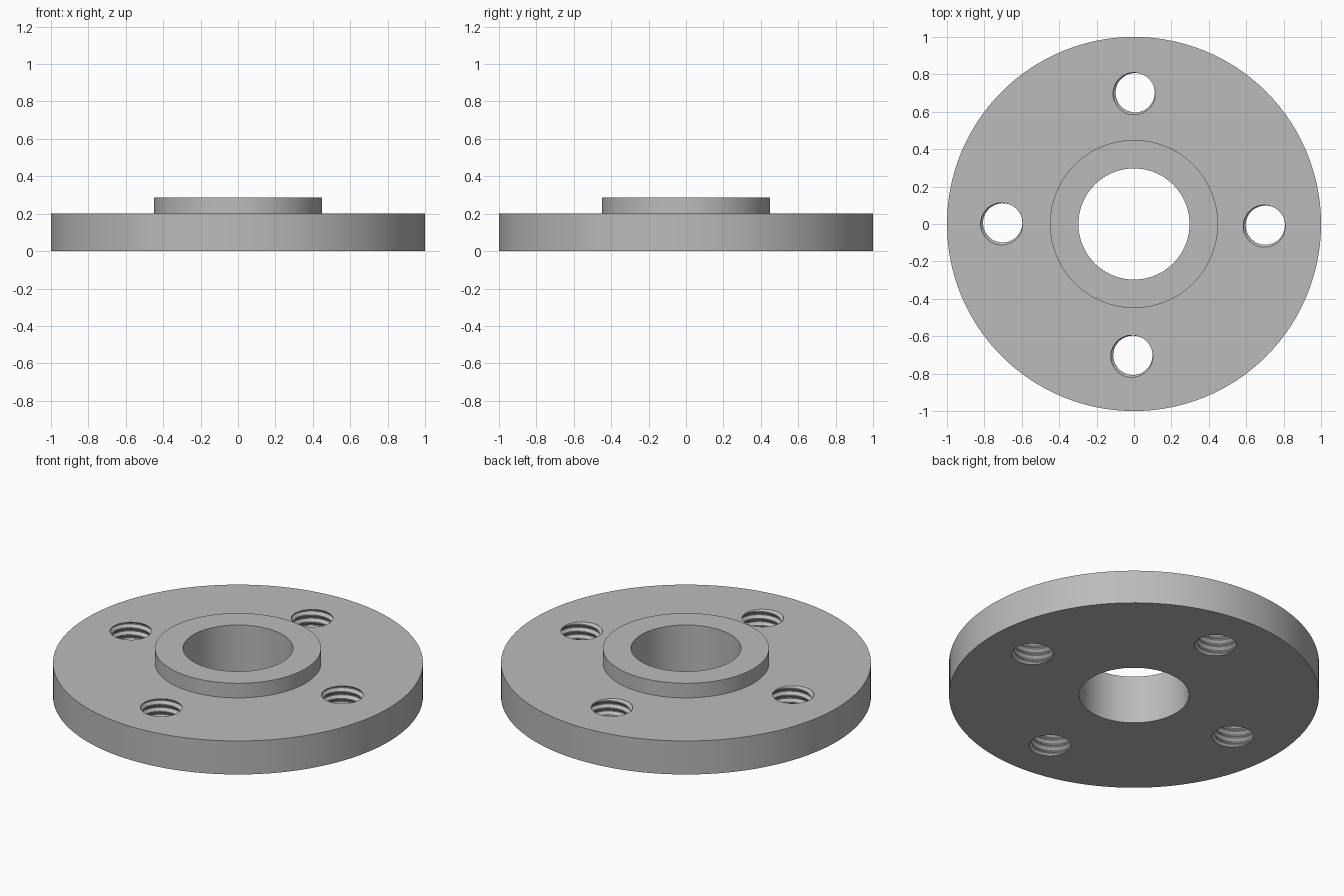
import bpy, bmesh
from math import sin, cos, tau, radians

if "Cube" in bpy.data.objects:
    bpy.data.objects.remove(bpy.data.objects["Cube"], do_unlink=True)

PLATE_TOP = 0.2
PITCH, MINOR, MAJOR = 0.042, 0.105, 0.12

# Single grey metal
grey = bpy.data.materials.new("grey_metal")
grey.use_nodes = True
colour = (0.5, 0.5, 0.5, 1)
grey.diffuse_color = colour
grey.node_tree.nodes["Principled BSDF"].inputs["Base Color"].default_value = colour


def make_object(name, bm):
    bmesh.ops.recalc_face_normals(bm, faces=bm.faces)
    mesh = bpy.data.meshes.new(name)
    bm.to_mesh(mesh)
    bm.free()
    mesh.materials.append(grey)
    obj = bpy.data.objects.new(name, mesh)
    bpy.context.collection.objects.link(obj)
    return obj


def lathe(name, profile, segments):
    """Turn a closed (radius, height) profile around z."""
    bm = bmesh.new()
    rings = [[bm.verts.new((r * cos(tau * k / segments), r * sin(tau * k / segments), z))
              for r, z in profile] for k in range(segments)]
    for k in range(segments):
        a, b = rings[k - 1], rings[k]
        for i in range(len(profile)):
            bm.faces.new((a[i - 1], b[i - 1], b[i], a[i]))
    return make_object(name, bm)


def thread_cutter(name, cx, cy, segments=48, turns=9):
    """Closed right-hand screw; its rows follow the helix."""
    bm = bmesh.new()
    pattern = [(0, MINOR), (0.15, MINOR), (0.5, MAJOR), (0.65, MAJOR)]
    step = len(pattern)
    rows = turns * step
    start = PLATE_TOP - 7.2 * PITCH

    def vert(i, k):
        f, r = pattern[i % step]
        a = tau * k / segments
        z = start + PITCH * (i // step + f + k / segments)
        return bm.verts.new((cx + r * cos(a), cy + r * sin(a), z))

    cols = [[vert(i, k) for i in range(rows)] for k in range(segments)]
    # The last column meets the first one a full turn higher
    cols.append(cols[0][step:] + [vert(i, segments) for i in range(rows - step, rows)])
    for k in range(segments):
        a, b = cols[k], cols[k + 1]
        for i in range(rows - 1):
            bm.faces.new((a[i], b[i], b[i + 1], a[i + 1]))

    # Pointed ends, well outside the plate
    low = bm.verts.new((cx, cy, -0.2))
    high = bm.verts.new((cx, cy, 0.4))
    for e in [e for e in bm.edges if e.is_boundary]:
        apex = low if e.verts[0].co.z < PLATE_TOP / 2 else high
        bm.faces.new((e.verts[0], e.verts[1], apex))
    return make_object(name, bm)


# Disc with raised hub and central bore
flange = lathe("flange", [(0.297, 0), (1, 0), (1, PLATE_TOP), (0.449, PLATE_TOP),
                          (0.449, 0.287), (0.297, 0.287)], 128)

# Four threaded bolt holes
cutters = []
for n in range(4):
    a = tau * n / 4 - radians(0.5)
    cutter = thread_cutter("bolt_hole_cutter", 0.702 * cos(a), 0.702 * sin(a))
    cutter.hide_render = True
    cutters.append(cutter)
    mod = flange.modifiers.new("bolt_hole", "BOOLEAN")
    mod.operation = "DIFFERENCE"
    mod.solver = "EXACT"
    mod.object = cutter

bpy.ops.object.select_all(action="DESELECT")
bpy.context.view_layer.objects.active = flange
flange.select_set(True)
for mod in list(flange.modifiers):
    bpy.ops.object.modifier_apply(modifier=mod.name)
for cutter in cutters:
    bpy.data.objects.remove(cutter, do_unlink=True)

bpy.ops.object.shade_smooth_by_angle(angle=radians(30))
